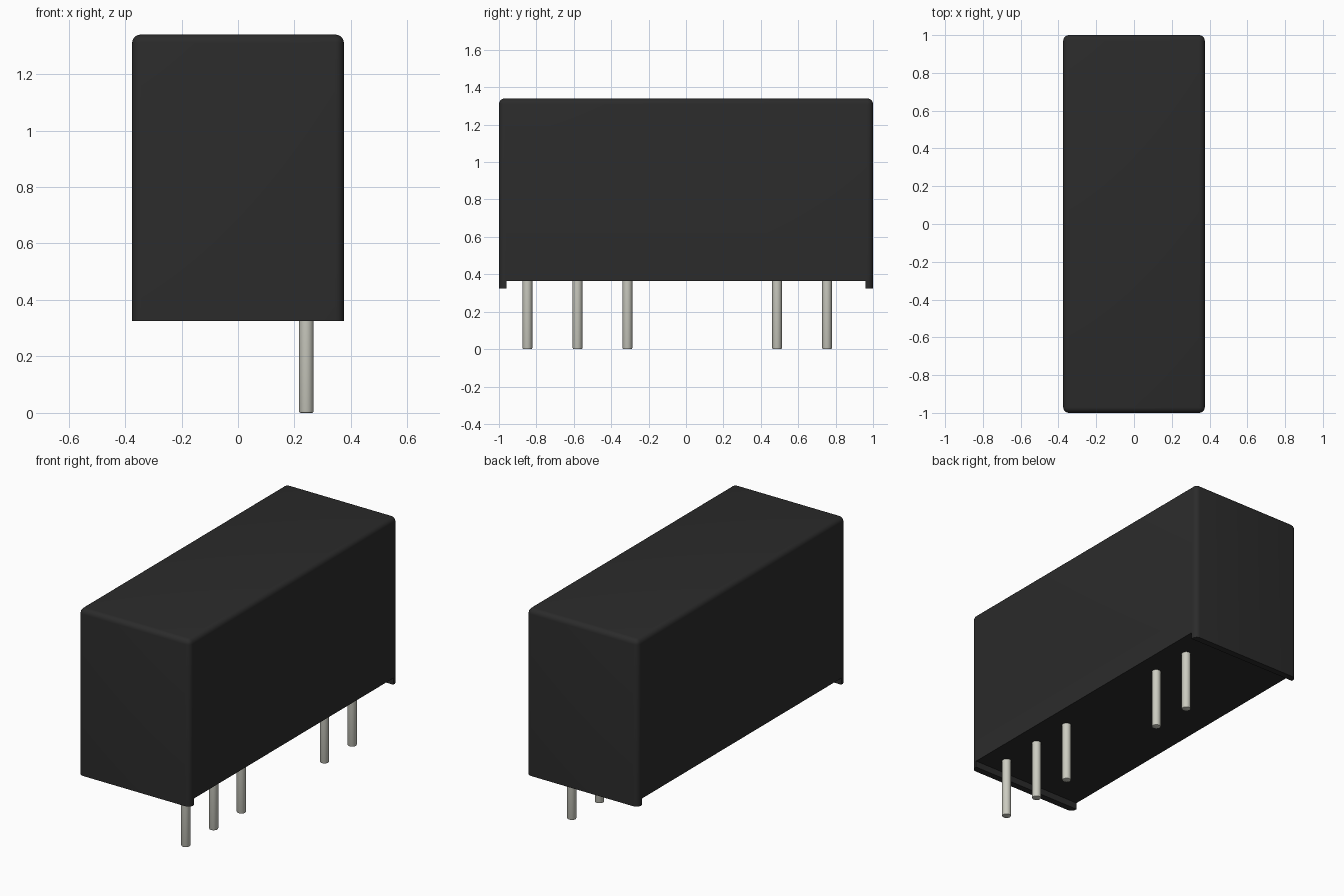
import bpy, bmesh
from mathutils import Vector

cube = bpy.data.objects.get("Cube")
if cube:
    bpy.data.objects.remove(cube, do_unlink=True)


def material(name, colour):
    m = bpy.data.materials.new(name)
    m.use_nodes = True
    m.diffuse_color = colour
    bsdf = m.node_tree.nodes["Principled BSDF"]
    bsdf.inputs["Base Color"].default_value = colour
    return m


def finish(name, bm, mat):
    bmesh.ops.recalc_face_normals(bm, faces=bm.faces)
    mesh = bpy.data.meshes.new(name)
    bm.to_mesh(mesh)
    bm.free()
    mesh.materials.append(mat)
    obj = bpy.data.objects.new(name, mesh)
    bpy.context.collection.objects.link(obj)
    bpy.ops.object.select_all(action="DESELECT")
    obj.select_set(True)
    bpy.context.view_layer.objects.active = obj
    bpy.ops.object.shade_smooth_by_angle(angle=0.6)
    return obj


black = material("black plastic", (0.024, 0.024, 0.024, 1))
metal = material("pin metal", (0.6, 0.6, 0.53, 1))

HALF_X, HALF_Y = 0.375, 1.0
FOOT, BASE, TOP = 0.325, 0.365, 1.34
LIP = 0.04

# Case: side profile with an end lip at each foot, extruded across the width
bm = bmesh.new()
half = [(HALF_Y, TOP), (HALF_Y, FOOT), (HALF_Y - LIP, FOOT), (HALF_Y - LIP, BASE)]
profile = half + [(-y, z) for y, z in reversed(half)]
face = bm.faces.new([bm.verts.new((-HALF_X, y, z)) for y, z in profile])
moved = bmesh.ops.extrude_face_region(bm, geom=[face])["geom"]
bmesh.ops.translate(bm, vec=Vector((2 * HALF_X, 0, 0)),
                    verts=[v for v in moved if isinstance(v, bmesh.types.BMVert)])


# Round the top rim and the four upright corners
def rounded(edge):
    a, b = (v.co for v in edge.verts)
    on_top = min(a.z, b.z) > TOP - 0.01
    corner = abs(a.z - b.z) > 0.5
    return on_top or corner


bmesh.ops.bevel(bm, geom=[e for e in bm.edges if rounded(e)], offset=0.03,
                segments=5, profile=0.5, affect="EDGES")
finish("case", bm, black)

# Pins: one row of round leads with slightly chamfered tips
PIN_X, PIN_R = 0.242, 0.026
for i, y in enumerate((-0.848, -0.58, -0.313, 0.487, 0.754)):
    bm = bmesh.new()
    length = BASE + 0.02
    bmesh.ops.create_cone(bm, cap_ends=True, segments=24, radius1=PIN_R,
                          radius2=PIN_R, depth=length)
    bmesh.ops.translate(bm, verts=bm.verts, vec=(PIN_X, y, length / 2))
    tip = [e for e in bm.edges if all(v.co.z < 0.001 for v in e.verts)]
    bmesh.ops.bevel(bm, geom=tip, offset=0.006, segments=2, profile=0.5,
                    affect="EDGES")
    finish(f"pin_{i + 1}", bm, metal)
